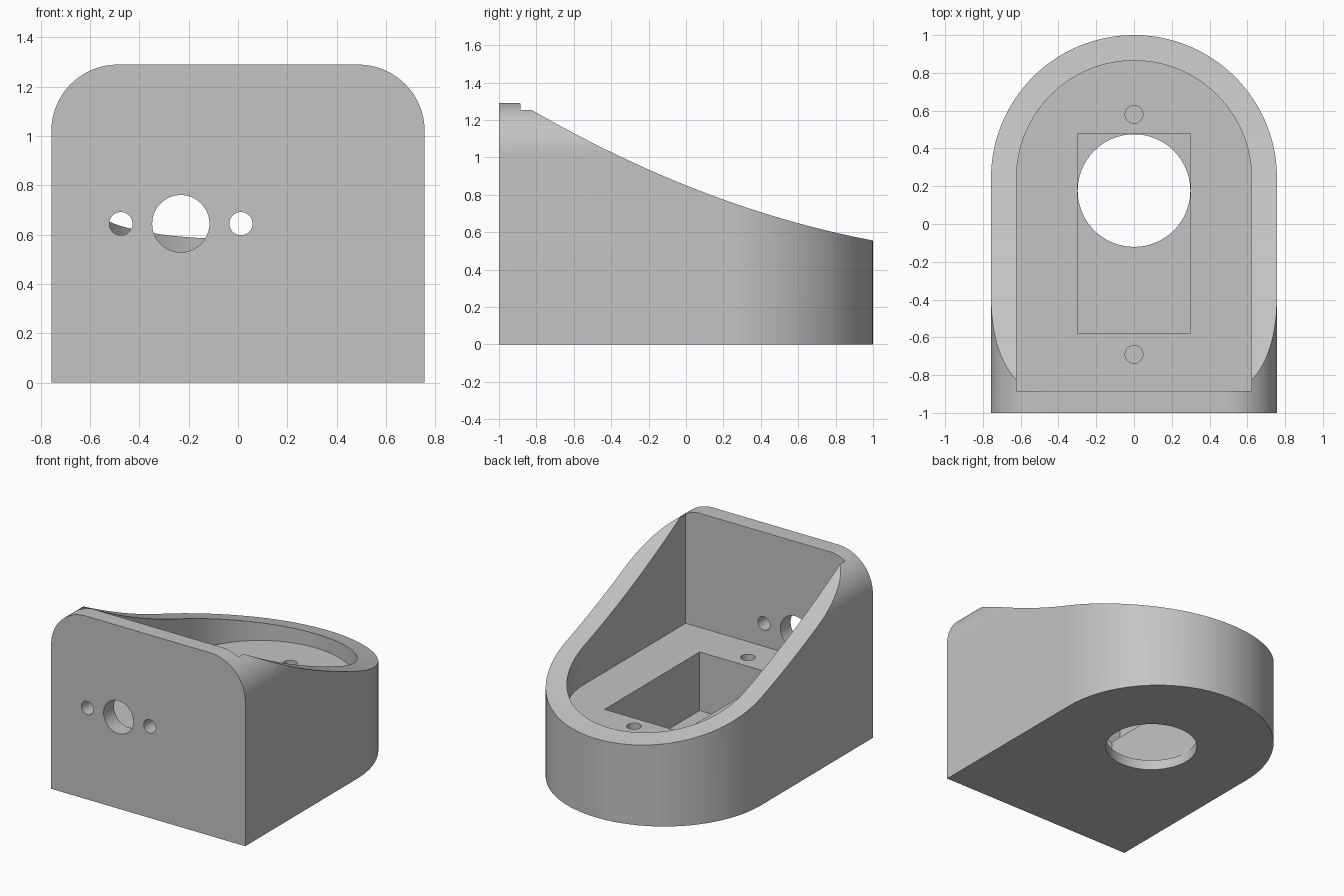
import bpy, bmesh
from math import sin, cos, pi, radians

if "Cube" in bpy.data.objects:
    bpy.data.objects.remove(bpy.data.objects["Cube"], do_unlink=True)

W = 0.757          # half width of the housing
ARC_Y = 0.243      # centre of the rounded back
H = 1.29           # height of the front plate
FILLET = 0.27      # rounding of the upper corners
FLOOR, POCKET = 0.483, 0.07


def arc(cx, cy, r, a0, a1, n):
    """Points along an arc, angles in degrees."""
    steps = [radians(a0 + (a1 - a0) * i / n) for i in range(n + 1)]
    return [(cx + r * cos(a), cy + r * sin(a)) for a in steps]


def circle(cx, cy, r, n=64):
    return arc(cx, cy, r, 0, 360, n)[:-1]


def arch(half, front):
    """Footprint with a square front and a semicircular back."""
    return [(-half, front), (half, front)] + arc(0, ARC_Y, half, 0, 180, 96)


def prism(name, outline, axis, lo, hi):
    """Extrude a 2D outline along an axis."""
    place = {"x": lambda a, b, c: (c, a, b),
             "y": lambda a, b, c: (a, c, b),
             "z": lambda a, b, c: (a, b, c)}[axis]
    bm = bmesh.new()
    rings = [[bm.verts.new(place(a, b, c)) for a, b in outline] for c in (lo, hi)]
    for ring in rings:
        bm.faces.new(ring)
    n = len(outline)
    for i in range(n):
        j = (i + 1) % n
        bm.faces.new((rings[0][i], rings[0][j], rings[1][j], rings[1][i]))
    bmesh.ops.recalc_face_normals(bm, faces=bm.faces)
    mesh = bpy.data.meshes.new(name)
    bm.to_mesh(mesh)
    bm.free()
    ob = bpy.data.objects.new(name, mesh)
    bpy.context.collection.objects.link(ob)
    return ob


def combine(target, cutter, operation):
    """Apply a boolean and discard the cutter."""
    cutter.hide_render = True
    mod = target.modifiers.new("boolean", "BOOLEAN")
    mod.operation, mod.solver, mod.object = operation, "EXACT", cutter
    bpy.context.view_layer.objects.active = target
    bpy.ops.object.modifier_apply(modifier=mod.name)
    bpy.data.objects.remove(cutter, do_unlink=True)


# Outer body: arched footprint
body = prism("housing", arch(W, -1), "z", 0, 1.6)

# Upper corners rounded across the front
front_shape = ([(-W, -0.1), (W, -0.1)]
               + arc(W - FILLET, H - FILLET, FILLET, 0, 90, 24)
               + arc(FILLET - W, H - FILLET, FILLET, 90, 180, 24))
combine(body, prism("front_envelope", front_shape, "y", -1.2, 1.2), "INTERSECT")

# Sweeping rim that falls from the front plate to the back
ys = [-1.1 + 2.2 * i / 48 for i in range(49)]
slope = [(y, 0.85 - 0.401 * y + 0.106 * y * y) for y in ys]
side_shape = [(ys[-1], -0.2), (ys[0], -0.2)] + slope
combine(body, prism("side_envelope", side_shape, "x", -1, 1), "INTERSECT")

# Open cavity, recessed pocket and round opening in the base
combine(body, prism("cavity", arch(0.622, -0.885), "z", FLOOR, 2), "DIFFERENCE")
pocket = [(-0.3, -0.58), (0.3, -0.58), (0.3, 0.478), (-0.3, 0.478)]
combine(body, prism("pocket", pocket, "z", POCKET, 0.8), "DIFFERENCE")
combine(body, prism("base_opening", circle(0, 0.177, 0.298, 96), "z", -0.1, 0.2), "DIFFERENCE")

# Blind screw holes in the inner floor
for y in (0.58, -0.69):
    combine(body, prism("floor_hole", circle(0, y, 0.047, 40), "z", 0.23, 0.6), "DIFFERENCE")

# Cable hole and two screw holes through the front plate
for x, r in ((-0.475, 0.047), (-0.232, 0.116), (0.012, 0.047)):
    combine(body, prism("plate_hole", circle(x, 0.645, r), "y", -1.1, -0.8), "DIFFERENCE")

# Plain grey material
grey = bpy.data.materials.new("plain grey")
colour = (0.55, 0.55, 0.55, 1)
grey.use_nodes = True
grey.diffuse_color = colour
grey.node_tree.nodes["Principled BSDF"].inputs["Base Color"].default_value = colour
body.data.materials.clear()
body.data.materials.append(grey)
for face in body.data.polygons:
    face.material_index = 0

bpy.ops.object.select_all(action="DESELECT")
body.select_set(True)
bpy.context.view_layer.objects.active = body
bpy.ops.object.shade_smooth_by_angle(angle=radians(30))
